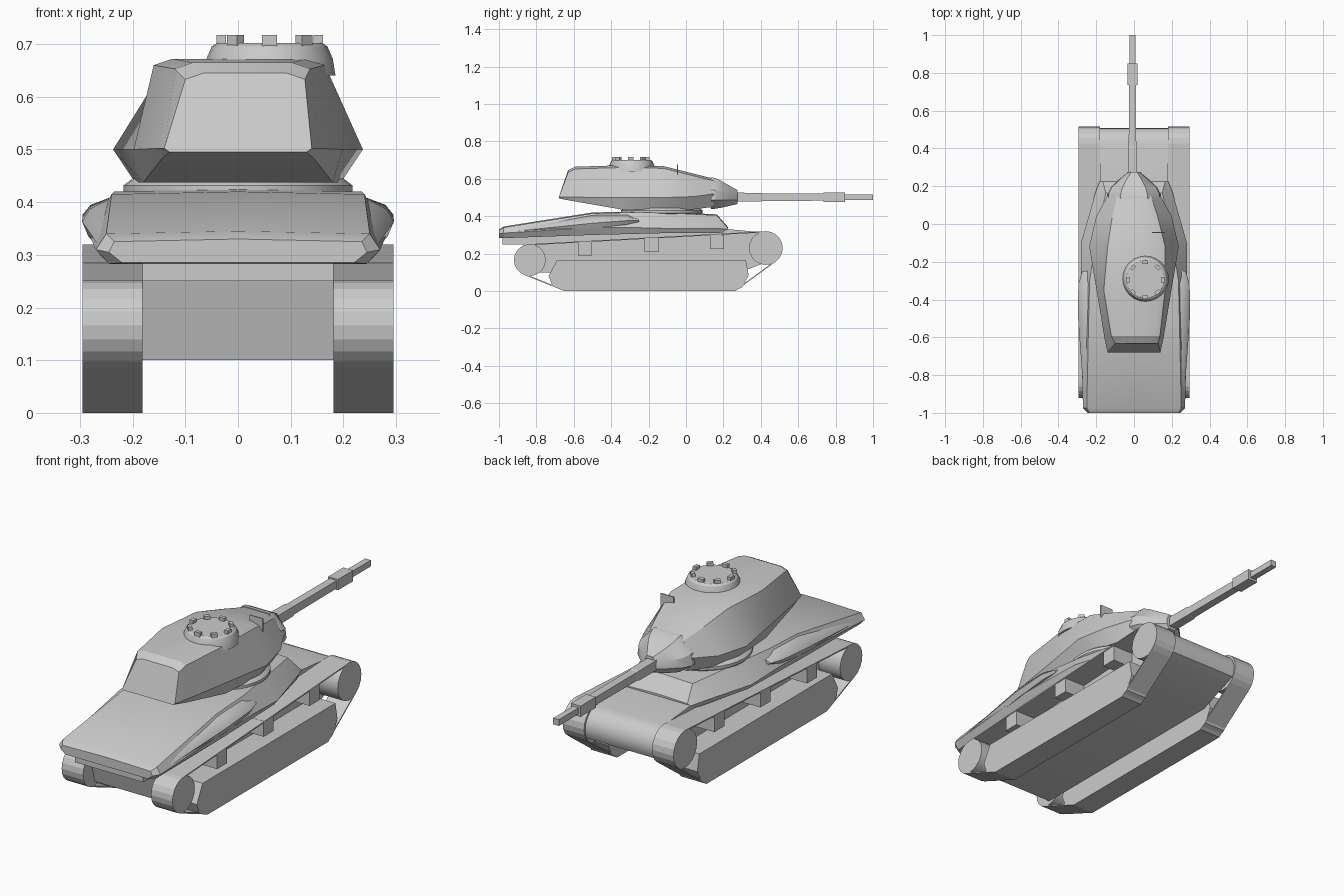
import bpy, bmesh, math
from mathutils import Vector
from mathutils.geometry import convex_hull_2d

if "Cube" in bpy.data.objects:
    bpy.data.objects.remove(bpy.data.objects["Cube"])


def finish(name, bm, smooth=None, bevel=0):
    bmesh.ops.recalc_face_normals(bm, faces=bm.faces)
    me = bpy.data.meshes.new(name)
    bm.to_mesh(me)
    bm.free()
    ob = bpy.data.objects.new(name, me)
    bpy.context.collection.objects.link(ob)
    if bevel:
        m = ob.modifiers.new("edge", 'BEVEL')
        m.width, m.segments, m.limit_method, m.angle_limit = bevel, 2, 'ANGLE', 0.6
    if smooth:
        bpy.context.view_layer.objects.active = ob
        ob.select_set(True)
        bpy.ops.object.shade_smooth_by_angle(angle=math.radians(smooth))
        ob.select_set(False)
    return ob


def loft(name, rings, caps=True, **kw):
    bm = bmesh.new()
    vs = [[bm.verts.new(p) for p in r] for r in rings]
    n = len(rings[0])
    for a, b in zip(vs, vs[1:]):
        for i in range(n):
            j = (i + 1) % n
            bm.faces.new((a[i], a[j], b[j], b[i]))
    if caps:
        bm.faces.new(vs[0])
        bm.faces.new(vs[-1])
    return finish(name, bm, **kw)


def extrude_x(name, profile, x0, x1, **kw):
    return loft(name, [[(x, y, z) for y, z in profile] for x in (x0, x1)], **kw)


def box(name, x0, x1, y0, y1, z0, z1):
    return extrude_x(name, [(y0, z0), (y1, z0), (y1, z1), (y0, z1)], x0, x1)


def circle(cy, cz, r, n):
    return [(cy + r * math.cos(2 * math.pi * i / n), cz + r * math.sin(2 * math.pi * i / n)) for i in range(n)]


def disc(name, cx, cy, steps, n, **kw):
    return loft(name, [[(x, y, z) for x, y in circle(cx, cy, r, n)] for r, z in steps], **kw)


# Running gear, both sides
rear, front = circle(-0.835, 0.166, 0.085, 20), circle(0.427, 0.23, 0.09, 20)
pts = [Vector(p) for p in rear + front + [(-0.65, 0), (0.265, 0)]]
outline = [tuple(pts[i]) for i in convex_hull_2d(pts)]
for side, s in (("left", -1), ("right", 1)):
    a, b = s * 0.181, s * 0.295
    band = extrude_x(side + "_track", outline, a, b, caps=False)
    sol = band.modifiers.new("thickness", 'SOLIDIFY')
    sol.thickness, sol.offset = 0.006, -1
    extrude_x(side + "_rear_wheel", rear, a, b, smooth=30)
    extrude_x(side + "_front_wheel", front, a, b, smooth=30)
    extrude_x(side + "_road_wheels", [(-0.65, 0.002), (0.26, 0.002), (0.30, 0.02), (0.335, 0.085), (0.32, 0.165),
                                      (-0.69, 0.165), (-0.735, 0.08), (-0.715, 0.03)], a, b)
    for y, z in ((-0.54, 0.19), (-0.185, 0.21), (0.165, 0.225)):
        box(side + "_return_roller", a, b - s * 0.002, y - 0.038, y + 0.038, z, z + 0.075)

# Lower hull with rounded nose
nose = [(0.42 + 0.088 * math.cos(t), 0.225 + 0.088 * math.sin(t))
        for t in [math.radians(90 - 15 * i) for i in range(9)]]
extrude_x("lower_hull", [(-0.98, 0.30), (-0.98, 0.25), (-0.87, 0.25), (-0.83, 0.10), (0.29, 0.10)]
          + nose[::-1] + [(0.2, 0.333)], -0.181, 0.181, smooth=30)

# Upper hull: y, then half width and height of bottom, middle, top
hull = [(-1.0, .22, .285, .245, .305, .235, .325),
        (-0.975, .245, .283, .27, .31, .25, .34),
        (-0.5, .262, .30, .283, .34, .24, .415),
        (-0.3, .262, .305, .28, .34, .235, .42),
        (-0.1, .262, .31, .28, .335, .205, .418),
        (0.165, .195, .31, .205, .335, .15, .405),
        (0.225, .17, .312, .182, .33, .165, .336)]
loft("upper_hull", [[(-wb, y, zb), (-wm, y, zm), (-wt, y, zt), (0, y, zt + .005), (wt, y, zt), (wm, y, zm), (wb, y, zb)]
                    for y, wb, zb, wm, zm, wt, zt in hull], smooth=25)

# Side fairings on the rear deck
fair = [(-0.97, .262, .30, .335), (-0.5, .296, .335, .405), (-0.32, .295, .355, .408), (-0.25, .275, .37, .39)]
for side, s in (("left", -1), ("right", 1)):
    loft(side + "_fairing", [[(s * .2, y, z0), (s * (w - .012), y, z0), (s * w, y, z0 * .6 + z1 * .4),
                              (s * (w - .015), y, z0 * .25 + z1 * .75), (s * (w - .05), y, z1), (s * .2, y, z1)]
                             for y, w, z0, z1 in fair], smooth=30)

# Turret ring
disc("turret_ring", 0, -0.13, [(.205, .405), (.217, .418), (.217, .432), (.20, .445)], 32, smooth=30)

# Turret body: y, lean, bottom, widest and top points
turret = [(-0.68, .34, .13, .495, .14, .502, -.085, .112, .645),
          (-0.61, .1, .145, .482, .155, .502, -.105, .122, .665),
          (-0.35, 0, .18, .437, .198, .50, -.145, .15, .672),
          (-0.12, 0, .195, .437, .237, .50, -.125, .15, .668),
          (0.04, 0, .155, .437, .20, .505, -.10, .11, .628),
          (0.15, 0, .11, .45, .14, .52, -.075, .075, .60)]
rings = []
for y, lean, wb, zb, wm, zm, xl, xr, zt in turret:
    d, zs = y + lean * (zt - zm), zt - 0.012
    rings.append([(-wb, y, zb), (-wm, y, zm), (xl - .015, d, zs), (xl + .02, d, zt),
                  (xr - .02, d, zt), (xr + .015, d, zs), (wm, y, zm), (wb, y, zb)])
loft("turret_body", rings, smooth=22)

# Gun mantlet: y, half width, bottom, top
mantlet = [(0.135, .142, .44, .607), (0.155, .142, .44, .605), (0.19, .125, .446, .588),
           (0.235, .08, .456, .562), (0.275, .032, .465, .54)]
oct_pts = [(-.55, 0), (-1, .28), (-.95, .6), (-.5, 1), (.5, 1), (.95, .6), (1, .28), (.55, 0)]
loft("gun_mantlet", [[(u * w, y, z0 + v * (z1 - z0)) for u, v in oct_pts] for y, w, z0, z1 in mantlet], smooth=25)

# Gun barrel with muzzle brake
gun = [(0.25, .024), (0.40, .023), (0.41, .02), (0.735, .019), (0.735, .026), (0.85, .026), (0.85, .015), (1.0, .015)]
loft("gun_barrel", [[(-.008 + u * r, y, .502 + v * r) for u, v in ((-1, -1), (-1, 1), (1, 1), (1, -1))]
                    for y, r in gun])

# Commander hatch with vision blocks
disc("hatch_base", 0.06, -0.29, [(.125, .64), (.12, .672), (.11, .695), (.10, .702)], 24, smooth=30)
for i in range(8):
    t = math.pi * i / 4
    c, s = math.cos(t), math.sin(t)
    loft("vision_block", [[(.06 + (.092 + u * .009) * c - v * .014 * s,
                            -.295 + (.092 + u * .009) * s + v * .014 * c, z)
                           for u, v in ((-1, -1), (1, -1), (1, 1), (-1, 1))] for z in (.695, .717)])

# Sight plate on the turret roof
box("sight_plate", 0.095, 0.165, -0.048, -0.042, 0.60, 0.677)
